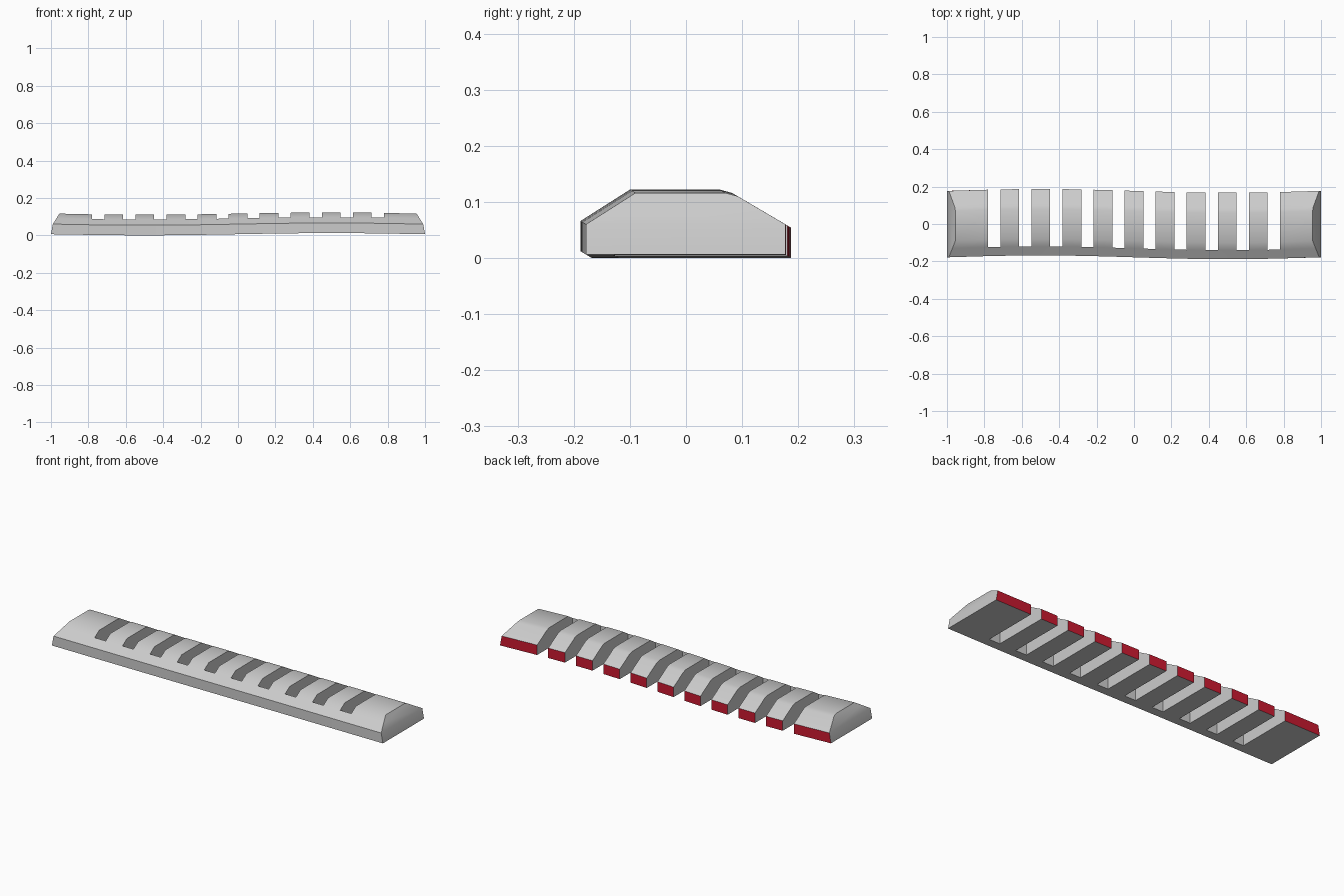
import bpy, bmesh, math

if "Cube" in bpy.data.objects:
    bpy.data.objects.remove(bpy.data.objects["Cube"])

# cross-section (y, z): front spine first, then the rib outline to the back
PROFILE = [(-.178, .006), (-.178, .060), (-.130, .0905), (-.090, .116),
           (.070, .116), (.092, .110), (.177, .060), (.177, .006), (-.130, .006)]
SLOTS, PITCH, HALF = 10, 0.166, 0.033


def end_inset(z):
    # bar ends lean inwards towards the top
    return 0.01 * (z - .006) / .054 if z < .06 else 0.01 + 0.035 * (z - .06) / .056


def ring(bm, x, end=False):
    verts = []
    w = math.sin(math.pi * x)          # gentle warp along the bar
    for y, z in PROFILE:
        px = x - math.copysign(end_inset(z), x) if end else x
        verts.append(bm.verts.new((px, y - .010 * w, z + .006 * w)))
    return verts


# stations along x: bar ends and both edges of every slot
xs = [-1.0]
for i in range(SLOTS):
    c = (i - (SLOTS - 1) / 2) * PITCH
    xs += [c - HALF, c + HALF]
xs.append(1.0)

bm = bmesh.new()
rings = [ring(bm, x, abs(x) == 1.0) for x in xs]


def strip(a, b, i, j, mat=0):
    f = bm.faces.new((a[i], b[i], b[j], a[j]))
    f.material_index = mat


for k in range(len(rings) - 1):
    a, b = rings[k], rings[k + 1]
    # continuous front spine
    for i, j in ((0, 1), (1, 2), (8, 0)):
        strip(a, b, i, j)
    if k % 2:                          # slot: inner wall of the spine
        strip(a, b, 2, 8)
    else:                              # rib: top, coloured back and underside
        for i in range(2, 8):
            strip(a, b, i, i + 1, 1 if i == 6 else 0)

# slot side walls
for r in rings[1:-1]:
    bm.faces.new(r[2:])
# two-part end caps
for r in (rings[0], rings[-1]):
    bm.faces.new((r[8], r[0], r[1], r[6], r[7]))
    bm.faces.new(r[1:7])

bmesh.ops.recalc_face_normals(bm, faces=bm.faces)
mesh = bpy.data.meshes.new("slotted_rail")
bm.to_mesh(mesh)
bm.free()

grey = bpy.data.materials.new("grey")
grey.diffuse_color = (.8, .8, .8, 1)
grey.use_nodes = True
grey.node_tree.nodes["Principled BSDF"].inputs["Base Color"].default_value = grey.diffuse_color
red = bpy.data.materials.new("red")
red.diffuse_color = (.6, .01, .03, 1)
red.use_nodes = True
red.node_tree.nodes["Principled BSDF"].inputs["Base Color"].default_value = red.diffuse_color
mesh.materials.append(grey)
mesh.materials.append(red)

rail = bpy.data.objects.new("slotted_rail", mesh)
bpy.context.collection.objects.link(rail)
bpy.context.view_layer.objects.active = rail
rail.select_set(True)
bpy.ops.object.shade_smooth_by_angle(angle=math.radians(40))
